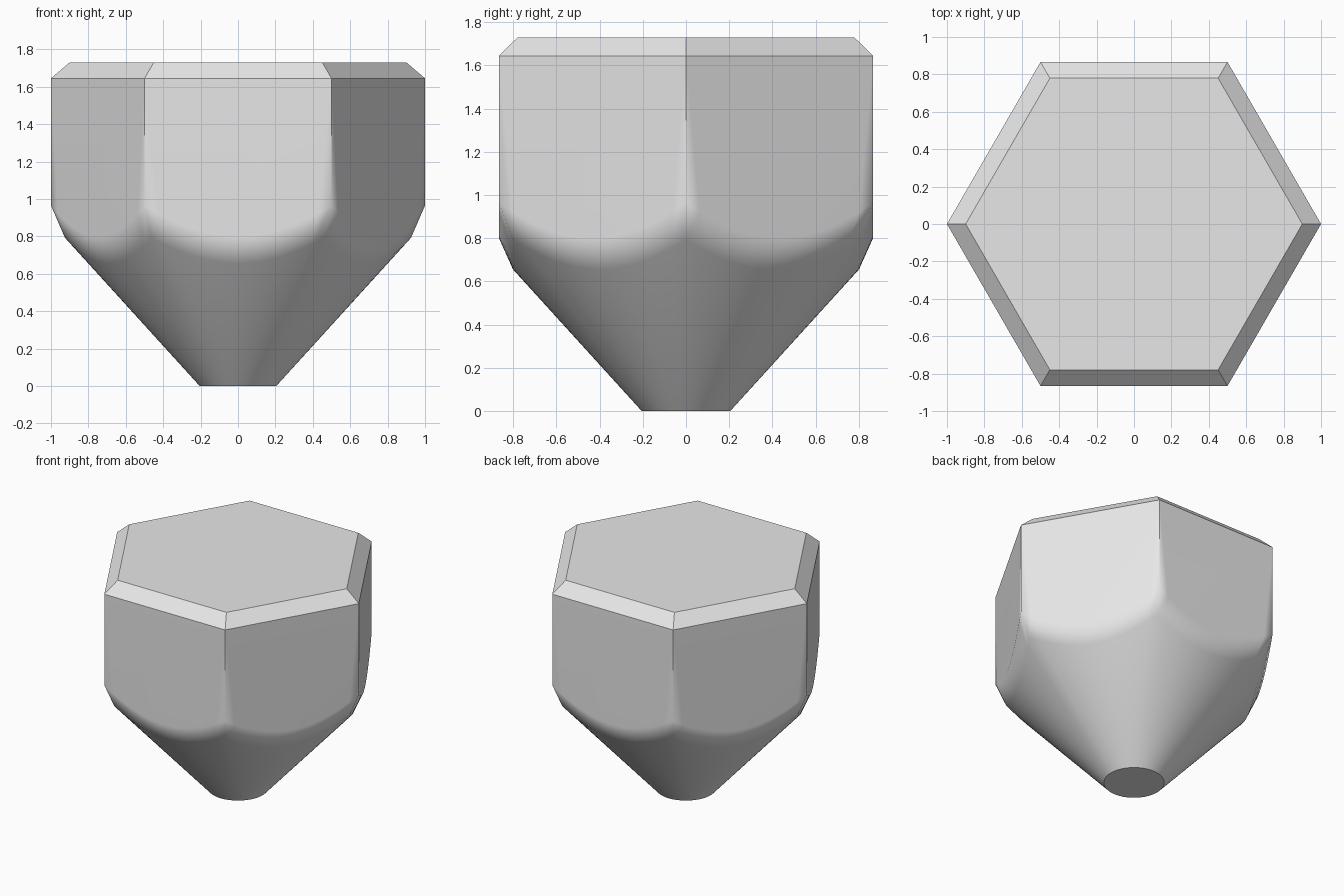
import bpy, bmesh
from math import cos, pi, radians

if "Cube" in bpy.data.objects:
    bpy.data.objects.remove(bpy.data.objects["Cube"], do_unlink=True)

grey = bpy.data.materials.new("plain grey")
grey.diffuse_color = (0.8, 0.8, 0.8, 1)
grey.use_nodes = True
grey.node_tree.nodes["Principled BSDF"].inputs["Base Color"].default_value = (0.8, 0.8, 0.8, 1)

SIDES, STEPS = 6, 16
COUNT = SIDES * STEPS
APOTHEM = cos(pi / SIDES)
TIP_RADIUS, CONE_SLOPE = 0.205, 1.1
SHOULDER_Z, TOP_Z = 1.645, 1.73

bm = bmesh.new()


def point(i, radius, z):
    angle = 2 * pi * i / COUNT
    return bm.verts.new((radius * cos(angle), radius * cos(angle - pi / 2), z))


def hex_radius(i):
    return APOTHEM / cos(2 * pi * (i % STEPS) / COUNT - pi / SIDES)


# Round tip, cone end and the softened edge where the cone meets the hexagon
tip, cone, wall = [], [], []
for i in range(COUNT):
    r = hex_radius(i)
    inner = r * 0.925
    tip.append(point(i, TIP_RADIUS, 0))
    cone.append(point(i, inner, (inner - TIP_RADIUS) * CONE_SLOPE))
    wall.append(point(i, r, 0.8 + (r - APOTHEM) * 1.23))
shoulder = [point(k * STEPS, 1, SHOULDER_Z) for k in range(SIDES)]
top = [point(k * STEPS, 0.9, TOP_Z) for k in range(SIDES)]

for low, high in ((tip, cone), (cone, wall)):
    for i in range(COUNT):
        j = (i + 1) % COUNT
        bm.faces.new((low[i], low[j], high[j], high[i]))

# Flat hexagonal walls and the chamfer above them
for k in range(SIDES):
    n = (k + 1) % SIDES
    base = [wall[(k * STEPS + s) % COUNT] for s in range(STEPS + 1)]
    bm.faces.new(base + [shoulder[n], shoulder[k]])
    bm.faces.new((shoulder[k], shoulder[n], top[n], top[k]))

# Flat caps
bm.faces.new(top)
bm.faces.new(tip[::-1])
bmesh.ops.recalc_face_normals(bm, faces=bm.faces)

mesh = bpy.data.meshes.new("hexagonal_body")
bm.to_mesh(mesh)
bm.free()
mesh.materials.append(grey)
body = bpy.data.objects.new("hexagonal_body", mesh)
bpy.context.collection.objects.link(body)

# Crisp hexagon edges, smooth blend from the walls into the cone
bpy.context.view_layer.objects.active = body
body.select_set(True)
bpy.ops.object.shade_smooth_by_angle(angle=radians(32))
blend = body.modifiers.new("wall_blend", 'WEIGHTED_NORMAL')
blend.keep_sharp = True
